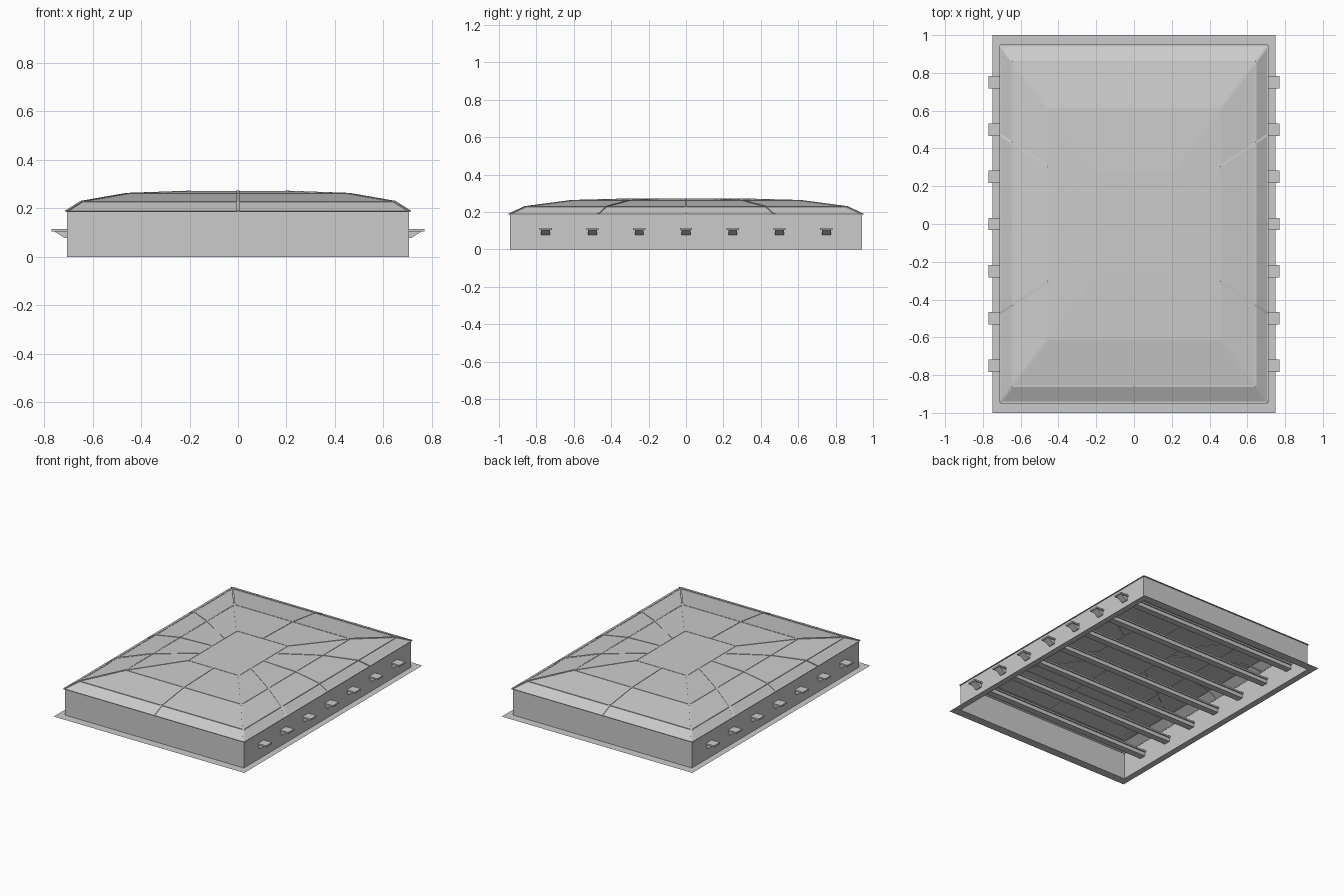
import bpy, bmesh
from mathutils import Vector

if "Cube" in bpy.data.objects:
    bpy.data.objects.remove(bpy.data.objects["Cube"])


def make(name, verts, faces):
    me = bpy.data.meshes.new(name)
    me.from_pydata(verts, [], faces)
    bm = bmesh.new()
    bm.from_mesh(me)
    bmesh.ops.recalc_face_normals(bm, faces=bm.faces)
    bm.to_mesh(me)
    bm.free()
    ob = bpy.data.objects.new(name, me)
    bpy.context.collection.objects.link(ob)
    return ob


def ring(x, y, z):
    return [(-x, -y, z), (x, -y, z), (x, y, z), (-x, y, z)]


def loft(name, levels, cap=False):
    """Join stacked rectangles (half x, half y, z) into a sheet."""
    verts = [v for lv in levels for v in ring(*lv)]
    faces = [(4*i + j, 4*i + (j+1) % 4, 4*i + 4 + (j+1) % 4, 4*i + 4 + j)
             for i in range(len(levels) - 1) for j in range(4)]
    if cap:
        n = 4 * (len(levels) - 1)
        faces.append((n, n+1, n+2, n+3))
    return make(name, verts, faces)


def bars(name, segments, width=0.012, height=0.006):
    """Thin square bars lying on the roof along each segment."""
    verts, faces = [], []
    for a, b in segments:
        a, b = Vector(a), Vector(b)
        d = (b - a).normalized()
        side = d.cross(Vector((0, 0, 1))).normalized() * width / 2
        up = side.cross(d).normalized() * height / 2
        n = len(verts)
        for p in (a, b):
            verts += [p - side - up, p + side - up, p + side + up, p - side + up]
        faces += [tuple(n + k for k in f) for f in
                  ((0, 1, 2, 3), (4, 5, 6, 7), (0, 1, 5, 4),
                   (1, 2, 6, 5), (2, 3, 7, 6), (3, 0, 4, 7))]
    return make(name, verts, faces)


# Open-bottomed base: flat foot flange and upright walls
loft("base_frame", [(0.75, 1.0, 0), (0.705, 0.94, 0), (0.705, 0.94, 0.19)])

# Shallow faceted roof
roof = [(0.708, 0.945, 0.188), (0.645, 0.86, 0.228),
        (0.455, 0.61, 0.261), (0.2, 0.275, 0.27)]
loft("domed_roof", roof, cap=True)

# Horizontal seams around each roof ring
seams = []
for lv in roof:
    r = ring(*lv)
    seams += [(r[i], r[(i+1) % 4]) for i in range(4)]
bars("roof_seams", seams, 0.008, 0.004)

# Ribs radiating up the roof: corners, middles and side quarter points
ribs = []
for fx, fy in [(1, 1), (1, -1), (-1, 1), (-1, -1), (0, 1), (0, -1),
               (1, 0), (-1, 0), (1, .5), (1, -.5), (-1, .5), (-1, -.5)]:
    pts = [(fx * x, fy * y, z) for x, y, z in roof]
    ribs += list(zip(pts, pts[1:]))
bars("roof_ribs", ribs)

# Seven cross beams: a wide top plate over a web with undercut ends
for i in range(-3, 4):
    y = i * 0.25
    verts = ring(0.77, 0.033, 0.104) + ring(0.77, 0.033, 0.115)
    verts += ring(0.715, 0.024, 0.078) + ring(0.757, 0.024, 0.104)
    box = ((0, 1, 2, 3), (4, 5, 6, 7), (0, 1, 5, 4),
           (1, 2, 6, 5), (2, 3, 7, 6), (3, 0, 4, 7))
    faces = [tuple(k + o for k in f) for o in (0, 8) for f in box]
    make(f"cross_beam_{i + 4}", verts, faces).location.y = y
